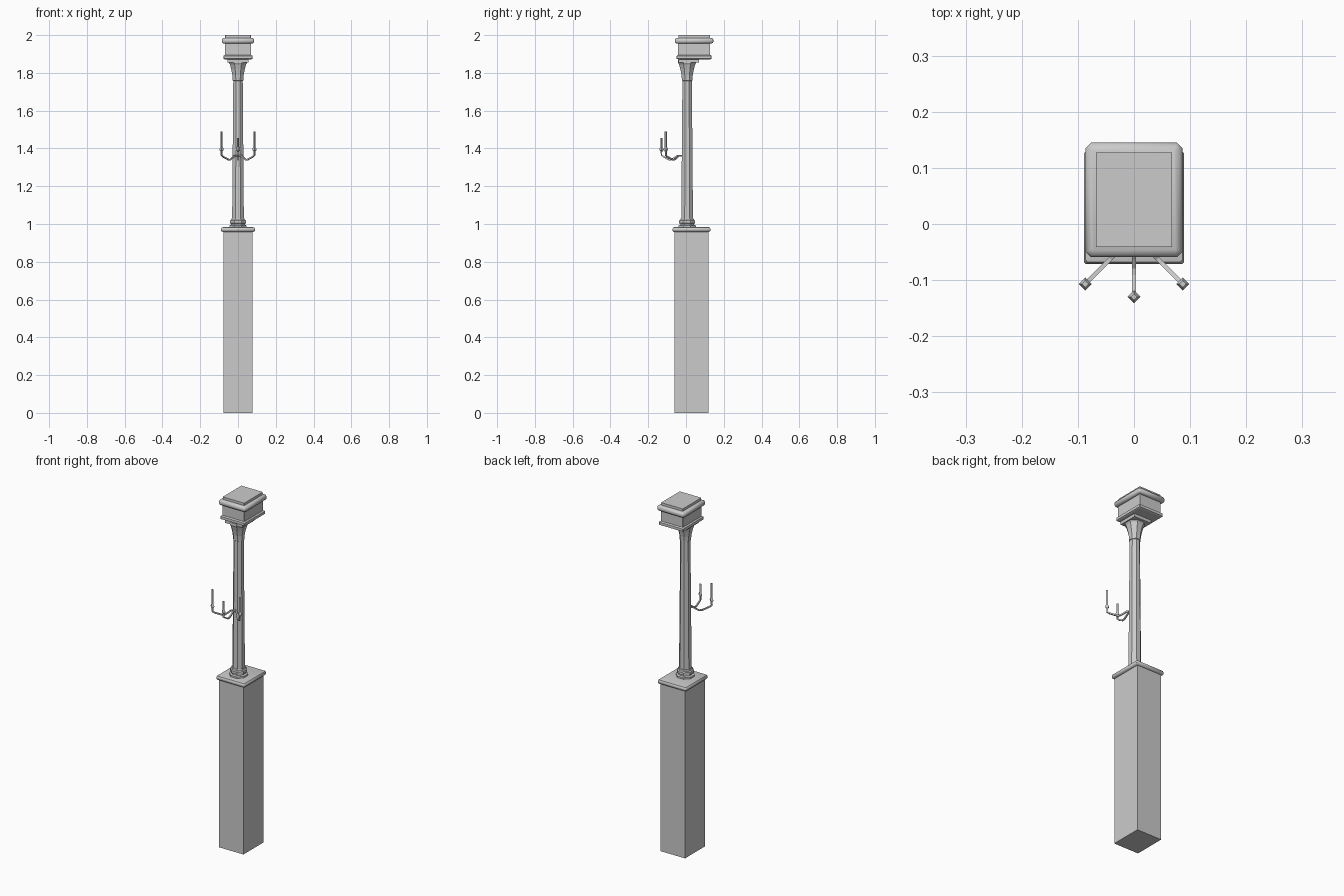
import bpy, bmesh, math
from mathutils import Vector

if "Cube" in bpy.data.objects:
    bpy.data.objects.remove(bpy.data.objects["Cube"])

stone = bpy.data.materials.new("grey stone")
stone.diffuse_color = (0.6, 0.6, 0.6, 1)
stone.use_nodes = True
stone.node_tree.nodes["Principled BSDF"].inputs["Base Color"].default_value = stone.diffuse_color


def loft(name, rings, smooth=0):
    """Skin a stack of equal-length vertex rings and close both ends."""
    bm = bmesh.new()
    rows = [[bm.verts.new(p) for p in ring] for ring in rings]
    n = len(rows[0])
    for a, b in zip(rows, rows[1:]):
        for i in range(n):
            j = (i + 1) % n
            bm.faces.new((a[i], a[j], b[j], b[i]))
    bm.faces.new(rows[0][::-1])
    bm.faces.new(rows[-1])
    bmesh.ops.recalc_face_normals(bm, faces=bm.faces)
    me = bpy.data.meshes.new(name)
    bm.to_mesh(me)
    bm.free()
    me.materials.append(stone)
    ob = bpy.data.objects.new(name, me)
    bpy.context.collection.objects.link(ob)
    if smooth:
        bpy.ops.object.select_all(action='DESELECT')
        ob.select_set(True)
        bpy.context.view_layer.objects.active = ob
        bpy.ops.object.shade_smooth_by_angle(angle=math.radians(smooth))
    return ob


def rect(hx, hy, cy, z, c=0.0005):
    """Rectangle with chamfered corners, centred on (0, cy)."""
    pts = []
    for sx, sy in ((1, -1), (1, 1), (-1, 1), (-1, -1)):
        pair = [(sx * (hx - c), cy + sy * hy, z), (sx * hx, cy + sy * (hy - c), z)]
        pts += pair if sx * sy < 0 else pair[::-1]
    return pts


def octagon(apothem, z, cy=0.006, n=8):
    r = apothem / math.cos(math.pi / n)
    return [(r * math.cos((i + .5) * 2 * math.pi / n),
             cy + r * math.sin((i + .5) * 2 * math.pi / n), z) for i in range(n)]


# Pedestal block and its rounded cap
PY = 0.029
loft("pedestal", [rect(0.078, 0.091, PY, z) for z in (0, 0.962)])
loft("pedestal_cap", [rect(0.08 + d, 0.091 + d, PY, z, 0.004) for d, z in
     ((0, 0.958), (0.006, 0.96), (0.0095, 0.965), (0.0095, 0.974), (0.006, 0.981), (0, 0.983))], 40)

# Stepped base, tapering shaft and flared capital
loft("column_base", [octagon(r, z) for r, z in
     ((0.046, 0.982), (0.046, 0.992), (0.036, 0.995), (0.036, 1.002),
      (0.042, 1.004), (0.042, 1.018), (0.036, 1.022), (0.034, 1.03))])
loft("column_shaft", [octagon(r, z) for r, z in ((0.031, 1.025), (0.025, 1.765))])
loft("column_capital", [octagon(r, z) for r, z in
     ((0.025, 1.758), (0.028, 1.76), (0.028, 1.766), (0.03, 1.79),
      (0.036, 1.82), (0.043, 1.845), (0.048, 1.853), (0.048, 1.868))])

# Head: under plate, lower moulding, box, rounded rim and top plate
HY = 0.043
loft("head_under_plate", [rect(0.055, 0.055, 0.015, z) for z in (1.855, 1.876)])
loft("head_lower_moulding", [rect(hx, hx + 0.016, HY, z, 0.003) for hx, z in
     ((0.07, 1.872), (0.077, 1.875), (0.077, 1.89), (0.07, 1.895))])
loft("head_box", [rect(0.069, 0.085, HY, z) for z in (1.89, 1.96)])
loft("head_rim", [rect(0.074 + d, 0.09 + d, HY, z, 0.002 + d * 0.6) for d, z in
     ((0, 1.955), (0.008, 1.958), (0.012, 1.965), (0.012, 1.975), (0.008, 1.982), (0, 1.986))], 40)
loft("head_top_plate", [rect(0.068, 0.084, HY, z) for z in (1.98, 2.0)])


def tube(name, path, r):
    """Square tube along a path that lies in one vertical plane."""
    path = [Vector(p) for p in path]
    flat = path[-1] - path[0]
    side = Vector((-flat.y, flat.x, 0)).normalized()
    rings = []
    for i, p in enumerate(path):
        t = (path[min(i + 1, len(path) - 1)] - path[max(i - 1, 0)]).normalized()
        up = t.cross(side)
        rings.append([p + side * a * r + up * b * r
                      for a, b in ((-1, -1), (1, -1), (1, 1), (-1, 1))])
    return loft(name, rings)


# Three-armed candle bracket
for label, ang, reach, top in (("left", -135, 0.123, 1.49), ("middle", -90, 0.11, 1.455),
                               ("right", -45, 0.123, 1.49)):
    dx, dy = math.cos(math.radians(ang)), math.sin(math.radians(ang))
    prof = ((0, 1.362), (0.025, 1.362), (0.042, 1.35), (0.058, 1.341), (0.072, 1.341),
            (reach - 0.012, 1.356), (reach, 1.364), (reach, 1.392))
    tube(label + "_arm", [(dx * d, -0.02 + dy * d, z) for d, z in prof], 0.0038)
    cx, cy = dx * reach, -0.02 + dy * reach

    def diamond(r, z):
        return [(cx + r, cy, z), (cx, cy + r, z), (cx - r, cy, z), (cx, cy - r, z)]
    loft(label + "_drip_cup", [diamond(r, z) for r, z in
         ((0.004, 1.382), (0.0115, 1.393), (0.0115, 1.397), (0.006, 1.408))])
    loft(label + "_candle", [diamond(0.006, z) for z in (1.4, top)])
